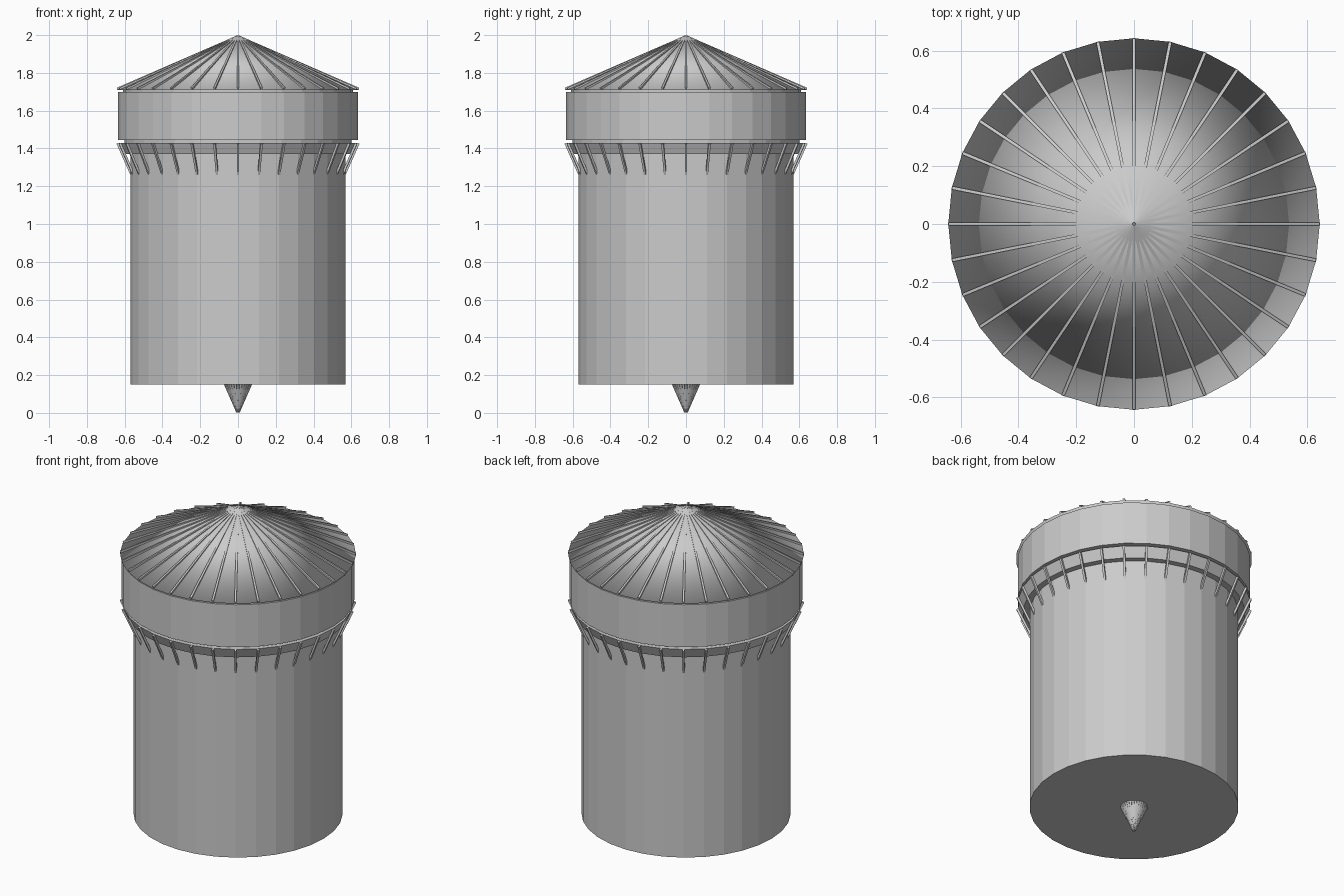
import bpy, bmesh, math
from mathutils import Matrix, Vector

if "Cube" in bpy.data.objects:
    bpy.data.objects.remove(bpy.data.objects["Cube"])

SIDES = 32


def finish(name, bm, smooth=False):
    bmesh.ops.recalc_face_normals(bm, faces=bm.faces)
    for f in bm.faces:
        f.smooth = smooth
    mesh = bpy.data.meshes.new(name)
    bm.to_mesh(mesh)
    bm.free()
    ob = bpy.data.objects.new(name, mesh)
    bpy.context.collection.objects.link(ob)
    return ob


def drum(name, r_low, r_high, z_low, z_high, smooth=False):
    """Closed 32-sided cylinder, frustum or cone."""
    bm = bmesh.new()
    bmesh.ops.create_cone(bm, cap_ends=True, segments=SIDES,
                          radius1=r_low, radius2=r_high, depth=z_high - z_low,
                          matrix=Matrix.Translation((0, 0, (z_low + z_high) / 2)))
    bmesh.ops.remove_doubles(bm, verts=bm.verts, dist=1e-5)
    return finish(name, bm, smooth)


def radial_bars(name, inner, outer, width):
    """Thin square bars around z, each running between two (radius, z) points."""
    bm = bmesh.new()
    for i in range(SIDES):
        a = math.tau * i / SIDES
        p, q = (Vector((r * math.cos(a), r * math.sin(a), z)) for r, z in (inner, outer))
        along = (q - p).normalized()
        side = Vector((-math.sin(a), math.cos(a), 0))
        m = Matrix((side, along.cross(side), along)).transposed().to_4x4()
        size = Matrix.Diagonal((width, width, (q - p).length, 1))
        bmesh.ops.create_cube(bm, size=1,
                              matrix=Matrix.Translation((p + q) / 2) @ m @ size)
    return finish(name, bm)


# Main body and the wider band above it
drum("body", 0.57, 0.57, 0.15, 1.44)
drum("band_neck", 0.60, 0.60, 1.43, 1.45)
drum("upper_band", 0.635, 0.635, 1.445, 1.70)

# Flared collar under the band
drum("collar", 0.605, 0.632, 1.37, 1.43)

# Long struts converge through the body into the bottom spike
radial_bars("lower_struts", (0.003, 0.005), (0.638, 1.427), 0.012)
drum("bottom_spike", 0.0, 0.062, 0.0, 0.15)

# Conical roof with ribs
drum("roof_neck", 0.61, 0.61, 1.69, 1.715)
drum("roof", 0.643, 0.0, 1.71, 1.998, smooth=True)
radial_bars("roof_ribs", (0.003, 1.993), (0.64, 1.716), 0.011)
